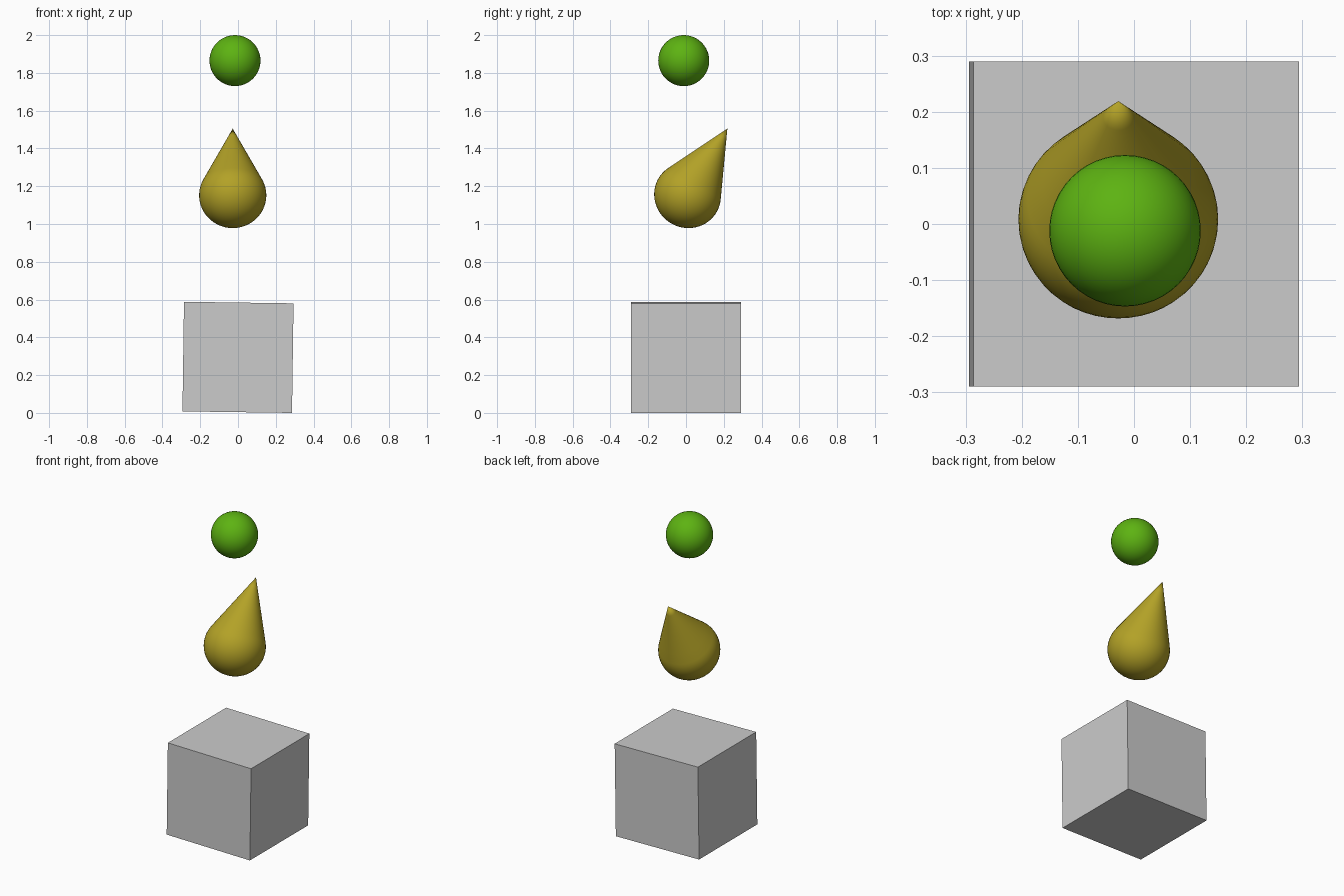
import bpy, bmesh, math
from mathutils import Vector

if "Cube" in bpy.data.objects:
    bpy.data.objects.remove(bpy.data.objects["Cube"])


def material(name, rgb):
    m = bpy.data.materials.new(name)
    m.diffuse_color = (*rgb, 1)
    m.use_nodes = True
    m.node_tree.nodes["Principled BSDF"].inputs["Base Color"].default_value = m.diffuse_color
    return m


def finish(obj, name, mat, smooth=True):
    obj.name = name
    obj.data.materials.append(mat)
    if smooth:
        bpy.ops.object.shade_smooth_by_angle(angle=math.radians(40))
    return obj


grey = material("light grey", (0.6, 0.6, 0.6))
olive = material("olive yellow", (0.45, 0.36, 0.02))
green = material("leaf green", (0.11, 0.45, 0.006))

# Slightly tilted cube at the bottom
bpy.ops.mesh.primitive_cube_add(size=0.58, location=(0, 0, 0.294),
                                rotation=(0, math.radians(0.8), 0))
finish(bpy.context.object, "cube", grey, smooth=False)

# Ball at the top
bpy.ops.mesh.primitive_uv_sphere_add(segments=48, ring_count=24, radius=0.135,
                                     location=(-0.016, -0.012, 1.865))
finish(bpy.context.object, "ball", green)

# Leaning drop: round bowl flowing into a straight cone, spun about its axis
centre = Vector((-0.028, 0.008, 1.152))
tip = Vector((-0.028, 0.219, 1.505))
radius, flat = 0.178, 0.172
length = (tip - centre).length
end = math.asin(flat / length)          # angle where the cone is tangent
profile = [(0, -flat)]
for i in range(1, 21):
    a = -math.pi / 2 + (math.pi / 2 + end) * i / 20
    profile.append((radius * math.cos(a), flat * math.sin(a)))
r0, z0 = profile[-1]
for i in range(1, 7):
    t = i / 6
    profile.append((r0 * (1 - t), z0 + (length - z0) * t))

bm = bmesh.new()
verts = [bm.verts.new((r, 0, z)) for r, z in profile]
edges = [bm.edges.new(pair) for pair in zip(verts, verts[1:])]
bmesh.ops.spin(bm, geom=verts + edges, cent=(0, 0, 0), axis=(0, 0, 1),
               angle=math.tau, steps=48, use_merge=False)
bmesh.ops.remove_doubles(bm, verts=bm.verts, dist=1e-5)
bmesh.ops.recalc_face_normals(bm, faces=bm.faces)
mesh = bpy.data.meshes.new("drop")
bm.to_mesh(mesh)
bm.free()
drop = bpy.data.objects.new("drop", mesh)
bpy.context.collection.objects.link(drop)
drop.location = centre
drop.rotation_euler = (tip - centre).to_track_quat('Z', 'Y').to_euler()
bpy.ops.object.select_all(action='DESELECT')
drop.select_set(True)
bpy.context.view_layer.objects.active = drop
finish(drop, "drop", olive)
